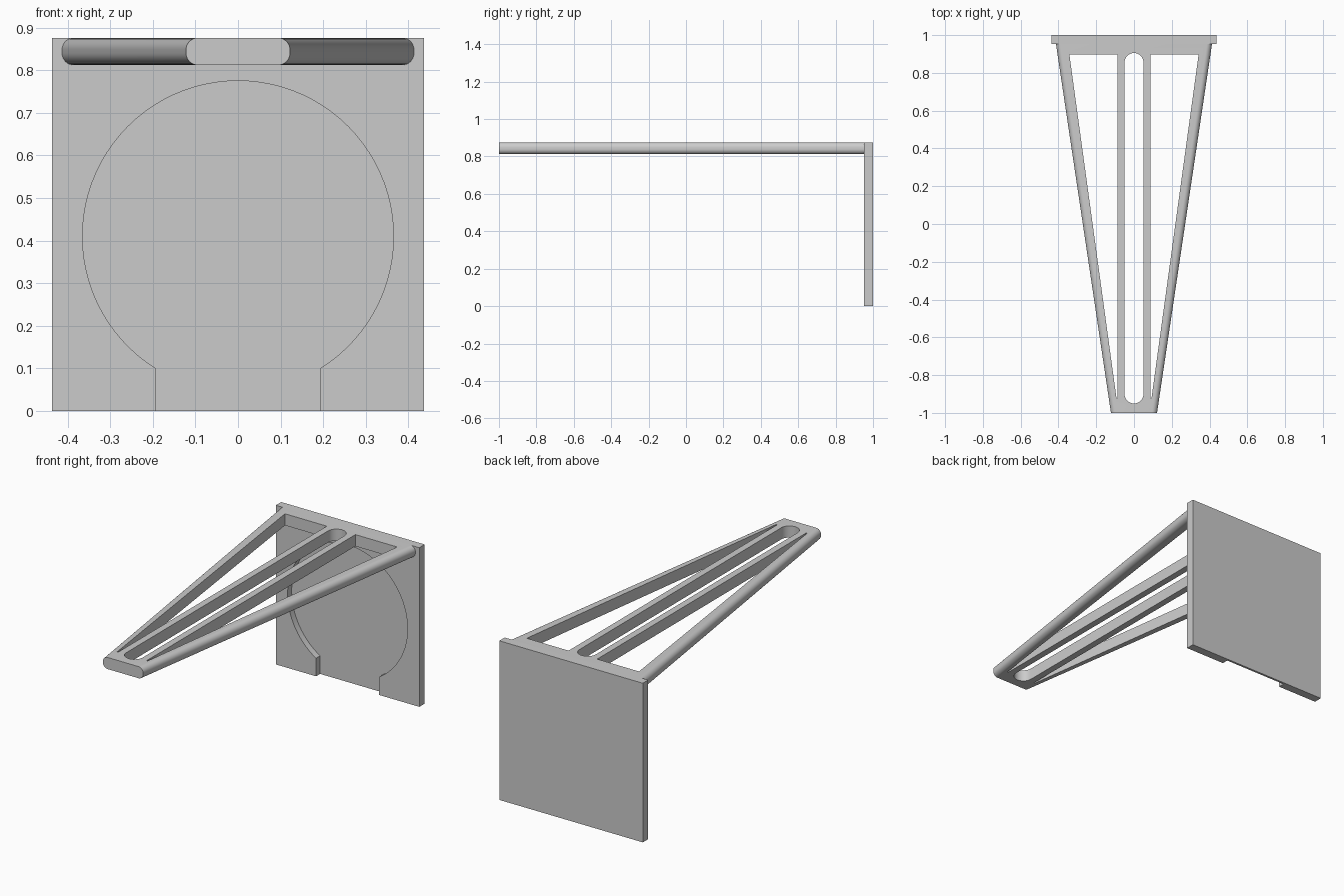
import bpy, bmesh, math

if "Cube" in bpy.data.objects:
    bpy.data.objects.remove(bpy.data.objects["Cube"], do_unlink=True)

grey = bpy.data.materials.new("light_grey")
grey.use_nodes = True
COLOUR = (0.6, 0.6, 0.6, 1)
grey.diffuse_color = COLOUR
grey.node_tree.nodes["Principled BSDF"].inputs["Base Color"].default_value = COLOUR


def loft(name, start, end):
    """Closed solid between two matching loops of points."""
    bm = bmesh.new()
    a = [bm.verts.new(p) for p in start]
    b = [bm.verts.new(p) for p in end]
    n = len(a)
    for i in range(n):
        j = (i + 1) % n
        bm.faces.new((a[i], a[j], b[j], b[i]))
    bm.faces.new(a[::-1])
    bm.faces.new(b)
    bmesh.ops.recalc_face_normals(bm, faces=bm.faces[:])
    mesh = bpy.data.meshes.new(name)
    bm.to_mesh(mesh)
    bm.free()
    mesh.materials.append(grey)
    obj = bpy.data.objects.new(name, mesh)
    bpy.context.collection.objects.link(obj)
    return obj


def arc(cx, cy, r, a0, a1, steps):
    angles = [math.radians(a0 + (a1 - a0) * i / steps) for i in range(steps + 1)]
    return [(cx + r * math.cos(a), cy + r * math.sin(a)) for a in angles]


def cut(obj, cutters):
    for cutter in cutters:
        cutter.hide_render = True
        mod = obj.modifiers.new("cut", "BOOLEAN")
        mod.operation = "DIFFERENCE"
        mod.solver = "EXACT"
        mod.object = cutter
        bpy.context.view_layer.objects.active = obj
        bpy.ops.object.modifier_apply(modifier=mod.name)
        bpy.data.objects.remove(cutter, do_unlink=True)


def smooth(obj):
    bpy.ops.object.select_all(action="DESELECT")
    obj.select_set(True)
    bpy.context.view_layer.objects.active = obj
    bpy.ops.object.shade_smooth_by_angle(angle=math.radians(30))


TOP, ARM_BOTTOM = 0.876, 0.812
PLATE_FRONT, RECESS_BACK = 0.953, 0.988

# Square back plate with a shallow keyhole recess open at the bottom
W = 0.437
square = [(-W, 0), (W, 0), (W, TOP), (-W, TOP)]
plate = loft("back_plate", [(x, PLATE_FRONT, z) for x, z in square],
             [(x, 1, z) for x, z in square])
R, NECK, CENTRE = 0.365, 0.192, 0.41
neck_angle = math.degrees(math.acos(NECK / R))
keyhole = arc(0, CENTRE, R, -neck_angle, 180 + neck_angle, 72)
keyhole += [(-NECK, -0.1), (NECK, -0.1)]
cut(plate, [loft("recess_cutter", [(x, 0.9, z) for x, z in keyhole],
                 [(x, RECESS_BACK, z) for x, z in keyhole])])
smooth(plate)


# Tapered arm with rounded long edges
def section(half, y, r=0.028):
    pts = []
    for sx, sz, a in ((1, 1, 0), (-1, 1, 90), (-1, -1, 180), (1, -1, 270)):
        cz = TOP - r if sz > 0 else ARM_BOTTOM + r
        pts += arc(sx * (half - r), cz, r, a, a + 90, 10)
    return [(x, y, z) for x, z in pts]


arm = loft("tapered_arm", section(0.122, -1), section(0.413, PLATE_FRONT))


def through(name, outline):
    return loft(name, [(x, y, 0.7) for x, y in outline],
                [(x, y, 1) for x, y in outline])


# Long central slot and a triangular opening on each side
slot = arc(0, 0.855, 0.05, 0, 180, 24) + arc(0, -0.9, 0.05, 180, 360, 24)
cutters = [through("slot_cutter", slot)]
for s in (-1, 1):
    window = [(s * 0.087, -0.92), (s * 0.093, -0.92), (s * 0.342, 0.897), (s * 0.087, 0.897)]
    cutters.append(through("window_cutter", window))
cut(arm, cutters)
smooth(arm)
